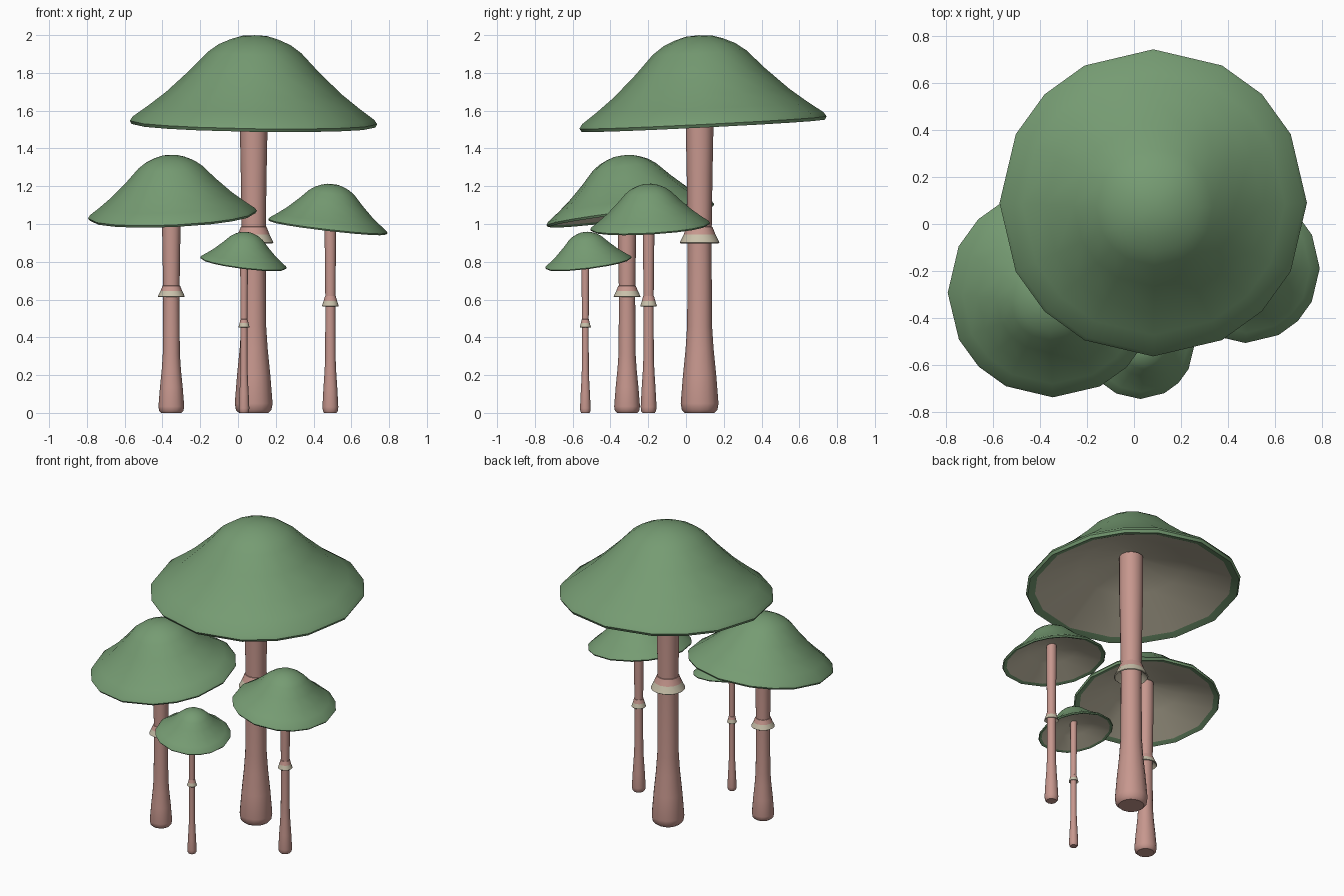
import bpy, bmesh, math
from mathutils import Vector, Matrix

if "Cube" in bpy.data.objects:
    bpy.data.objects.remove(bpy.data.objects["Cube"])


def material(name, rgb):
    m = bpy.data.materials.new(name)
    m.diffuse_color = (*rgb, 1)
    m.use_nodes = True
    m.node_tree.nodes["Principled BSDF"].inputs["Base Color"].default_value = m.diffuse_color
    return m


GREEN = material("cap green", (0.18, 0.33, 0.17))
PINK = material("stem pink", (0.57, 0.31, 0.27))
CREAM = material("gill cream", (0.58, 0.53, 0.40))

# Sixteen sides spaced like a rounded square grid
ANGLES = [math.radians(q * 90 + a) for q in range(4) for a in (0, 26.57, 45, 63.43)]


def lathe(name, profile, mats, seg_mats, matrix, closed=False):
    """Spin an (r, z) profile; seg_mats gives the material of each segment."""
    bm = bmesh.new()
    n = len(ANGLES)
    rings = [[bm.verts.new((r * math.cos(a), r * math.sin(a), z)) for a in ANGLES]
             for r, z in profile]
    count = len(profile) if closed else len(profile) - 1
    for i in range(count):
        lo, hi = rings[i], rings[(i + 1) % len(rings)]
        for j in range(n):
            k = (j + 1) % n
            f = bm.faces.new((lo[j], lo[k], hi[k], hi[j]))
            f.material_index = seg_mats[i]
    bmesh.ops.remove_doubles(bm, verts=bm.verts, dist=1e-5)
    bmesh.ops.recalc_face_normals(bm, faces=bm.faces)
    bm.transform(matrix)
    me = bpy.data.meshes.new(name)
    bm.to_mesh(me)
    bm.free()
    for m in mats:
        me.materials.append(m)
    ob = bpy.data.objects.new(name, me)
    bpy.context.collection.objects.link(ob)
    bpy.ops.object.select_all(action='DESELECT')
    bpy.context.view_layer.objects.active = ob
    ob.select_set(True)
    bpy.ops.object.shade_smooth_by_angle(angle=math.radians(40))


# Profiles at the size of the tallest mushroom; cap z is relative to its rim
CAP = [(0, .46), (.07, .455), (.126, .438), (.19, .41), (.248, .368), (.343, .268),
       (.465, .153), (.56, .078), (.64, .02), (.655, -.003), (.645, -.02), (.60, -.005),
       (.32, .13), (.07, .205), (0, .21)]
CAP_MATS = [0] * 11 + [1] * 3
STEM = [(0, 0), (.078, 0), (.094, .015), (.1, .05), (.088, .2), (.074, .34),
        (.066, .46), (.063, .9), (.068, 1.25), (.073, 1.5), (.073, 1.74), (0, 1.76)]
RING = [(.055, .99), (.068, .985), (.084, .945), (.105, .902), (.1, .898), (.055, .94)]
RING_MATS = [0, 0, 1, 1, 1, 1]


def mushroom(name, stem_xy, stem_r, stem_h, cap_at, cap_s, slope):
    base = Matrix.Translation((*stem_xy, 0)) @ Matrix.Diagonal((stem_r, stem_r, stem_h, 1))
    lathe(name + "_stem", STEM, [PINK], [0] * len(STEM), base)
    lathe(name + "_ring", RING, [PINK, CREAM], RING_MATS, base, closed=True)
    # Cap leans so that its rim follows the given x and y slopes
    up = Vector((-slope[0], -slope[1], 1)).normalized()
    tilt = Vector((0, 0, 1)).rotation_difference(up).to_matrix().to_4x4()
    lathe(name + "_cap", CAP, [GREEN, CREAM], CAP_MATS,
          Matrix.Translation(cap_at) @ tilt @ Matrix.Scale(cap_s, 4))


mushroom("tall", (.083, .072), 1, 1, (.082, .09, 1.54), 1, (-.015, .05))
mushroom("medium", (-.353, -.312), .683, .683, (-.347, -.295, 1.052), .683, (.045, .126))
mushroom("small", (.489, -.198), .42, .628, (.476, -.19, .99), .485, (-.117, .056))
mushroom("tiny", (.032, -.533), .28, .503, (.029, -.517, .797), .352, (-.126, .126))
